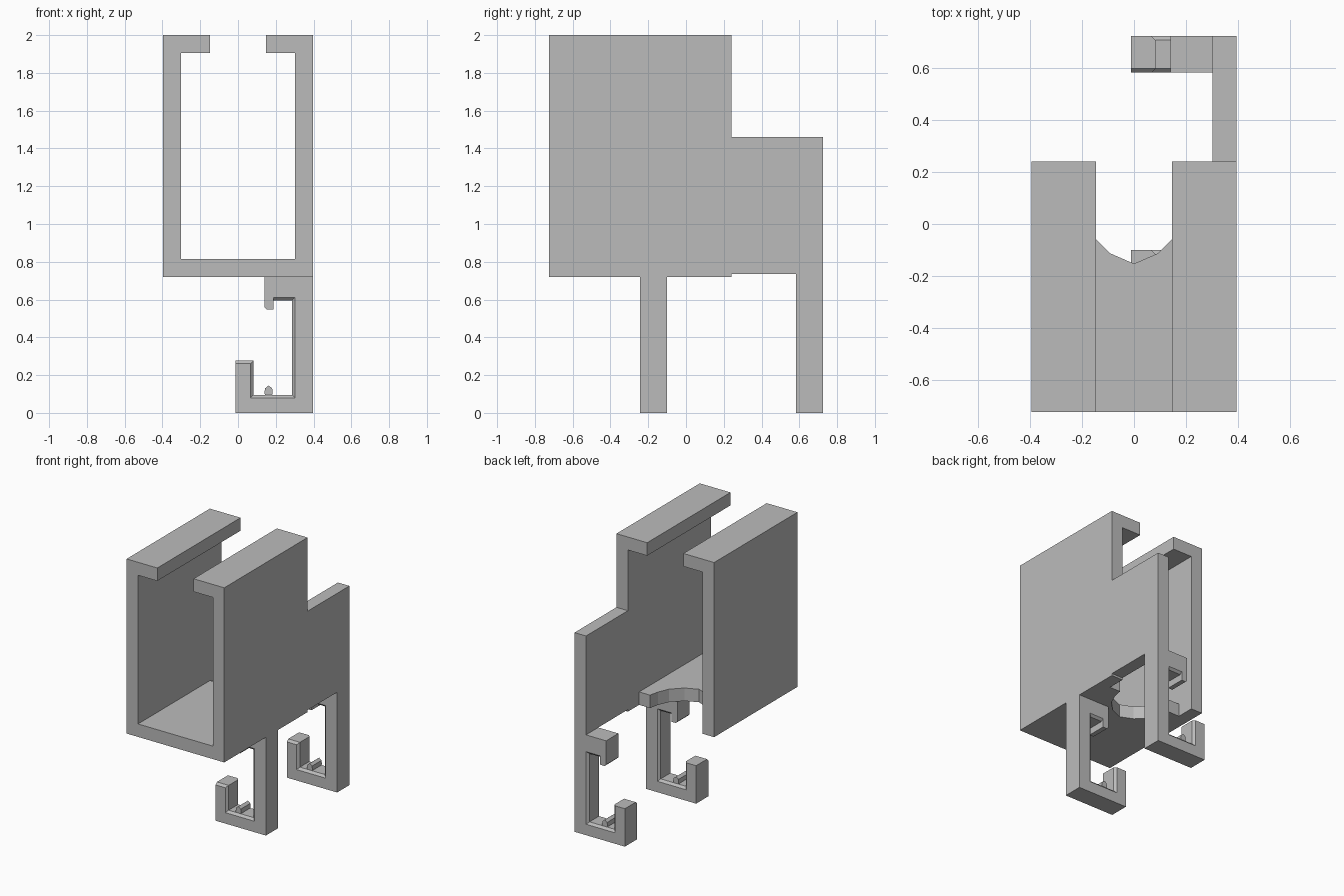
import bpy, bmesh

cube = bpy.data.objects.get("Cube")
if cube:
    bpy.data.objects.remove(cube)

grey = bpy.data.materials.new("plain grey")
grey.use_nodes = True
grey.diffuse_color = (0.5, 0.5, 0.5, 1)
grey.node_tree.nodes["Principled BSDF"].inputs["Base Color"].default_value = (0.5, 0.5, 0.5, 1)


def loft(name, rings):
    """Join matching outlines into a closed solid."""
    bm = bmesh.new()
    loops = [[bm.verts.new(p) for p in ring] for ring in rings]
    n = len(loops[0])
    for a, b in zip(loops, loops[1:]):
        for i in range(n):
            j = (i + 1) % n
            bm.faces.new((a[i], a[j], b[j], b[i]))
    bm.faces.new(loops[0])
    bm.faces.new(loops[-1])
    bmesh.ops.recalc_face_normals(bm, faces=bm.faces)
    mesh = bpy.data.meshes.new(name)
    bm.to_mesh(mesh)
    bm.free()
    mesh.materials.append(grey)
    obj = bpy.data.objects.new(name, mesh)
    bpy.context.collection.objects.link(obj)
    return obj


def along_y(name, profile, y0, y1):
    return loft(name, [[(x, y, z) for x, z in profile] for y in (y0, y1)])


FRONT, BACK, END = -0.725, 0.24, 0.725
BOTTOM, FLOOR, WALL, OUT = 0.72, 0.815, 0.303, 0.396

# Channel side walls with inward top lips
for side, name in ((1, "left_wall"), (-1, "right_wall")):
    wall = [(OUT, BOTTOM), (OUT, 2), (0.147, 2), (0.147, 1.905), (WALL, 1.905), (WALL, BOTTOM)]
    along_y(name, [(side * x, z) for x, z in wall], FRONT, BACK)

# Floor with a rounded bite out of its back edge
bite = [(0.215, 0.11), (0.2, 0.04), (0.165, -0.04), (0.092, -0.113)]
plan = [(-WALL, FRONT), (WALL, FRONT), (WALL, 0.11)] + bite + [(0, -0.153)]
plan += [(-x, y) for x, y in reversed(bite)] + [(-WALL, 0.11)]
loft("floor", [[(x, y, z) for x, y in plan] for z in (BOTTOM, FLOOR)])

# Lower wall extension towards the back
along_y("wall_extension", [(WALL, 0.735), (OUT, 0.735), (OUT, 1.46), (WALL, 1.46)], BACK, END)


# Hanging hooks, with the inner edges bevelled
def hook_outline(top, e, drop):
    return [(-0.012, 0), (OUT, 0), (OUT, top), (0.14, top), (0.14, 0.56), (0.153, 0.547),
            (0.188, 0.547), (0.188, 0.612 - e), (0.302 - e, 0.612 - e), (0.302 - e, 0.08 + e),
            (0.067 + e, 0.08 + e), (0.067 + e, 0.278 - drop), (-0.012, 0.278 - drop)]


for name, y0, y1, top in (("front", -0.243, -0.1, BOTTOM), ("back", 0.583, END, 0.735)):
    b = 0.016
    stations = ((y0, 0, b), (y0 + b, b, 0), (y1 - b, b, 0), (y1, 0, 0))
    loft(name + "_hook", [[(x, y, z) for x, z in hook_outline(top, e, d)] for y, e, d in stations])
    # Small ridge across the hook base
    ridge = [(0.148, 0.08), (0.14, 0.105), (0.143, 0.13), (0.162, 0.145),
             (0.181, 0.13), (0.184, 0.105), (0.176, 0.08)]
    along_y(name + "_ridge", ridge, y0 + b, y1 - b)
